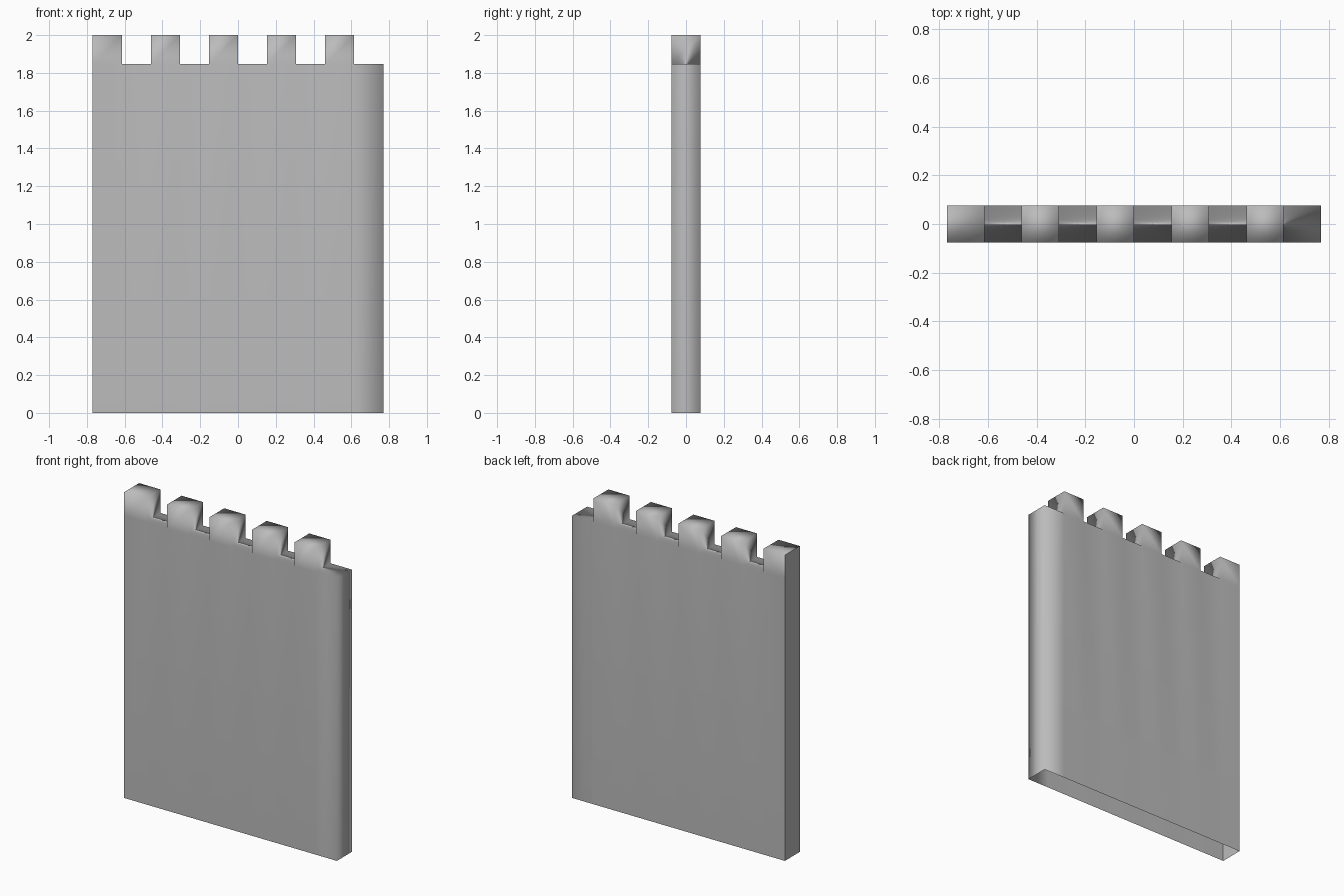
import bpy, bmesh

if "Cube" in bpy.data.objects:
    bpy.data.objects.remove(bpy.data.objects["Cube"])

U = 2 / 13              # module: one merlon width, height and wall thickness
COLS, WALL = 10, 12     # columns across, modules up to the wall walk
bm = bmesh.new()


def quad(*pts):
    """Add one face from points given in modules."""
    return bm.faces.new([bm.verts.new([c * U for c in p]) for p in pts])


def shell(x0, x1, z0, z1):
    """Front and back panels of one column."""
    for y in (-.5, .5):
        quad((x0, y, z0), (x1, y, z0), (x1, y, z1), (x0, y, z1))


def cap(x0, x1, z):
    """Horizontal top of a merlon or gap."""
    quad((x0, -.5, z), (x1, -.5, z), (x1, .5, z), (x0, .5, z))


def side(x, z0, z1):
    """Upright end face."""
    quad((x, -.5, z0), (x, .5, z0), (x, .5, z1), (x, -.5, z1))


# Wall columns, with a merlon on every other one; the underside stays open
for i in range(COLS):
    a, b = i - COLS / 2, i + 1 - COLS / 2
    shell(a, b, 0, WALL)
    if i % 2 == 0:
        shell(a, b, WALL, WALL + 1)
        cap(a, b, WALL + 1)
        side(a, WALL, WALL + 1)
        side(b, WALL, WALL + 1)
    else:
        cap(a, b, WALL)

# Wall ends
side(-COLS / 2, 0, WALL)
side(COLS / 2, 0, WALL)

bmesh.ops.remove_doubles(bm, verts=bm.verts, dist=1e-4)
bmesh.ops.recalc_face_normals(bm, faces=bm.faces)
# Point the normals outward
low = min(bm.faces, key=lambda f: f.calc_center_median().y)
if low.normal.y > 0:
    bmesh.ops.reverse_faces(bm, faces=bm.faces)

# Smooth shading, with crisp corners only at the left end
for f in bm.faces:
    f.smooth = True
for e in bm.edges:
    if all(v.co.x < -COLS / 2 * U + 1e-3 for v in e.verts):
        e.smooth = False

mesh = bpy.data.meshes.new("battlement_wall")
bm.to_mesh(mesh)
bm.free()
wall = bpy.data.objects.new("battlement_wall", mesh)
bpy.context.collection.objects.link(wall)

# Large wall panels dominate the shading of their corners
mod = wall.modifiers.new("weighted_normals", 'WEIGHTED_NORMAL')
mod.mode = 'FACE_AREA'
mod.keep_sharp = True

# Mid-grey stone
stone = bpy.data.materials.new("stone")
stone.diffuse_color = (.5, .5, .5, 1)
stone.use_nodes = True
stone.node_tree.nodes["Principled BSDF"].inputs["Base Color"].default_value = stone.diffuse_color
mesh.materials.append(stone)
